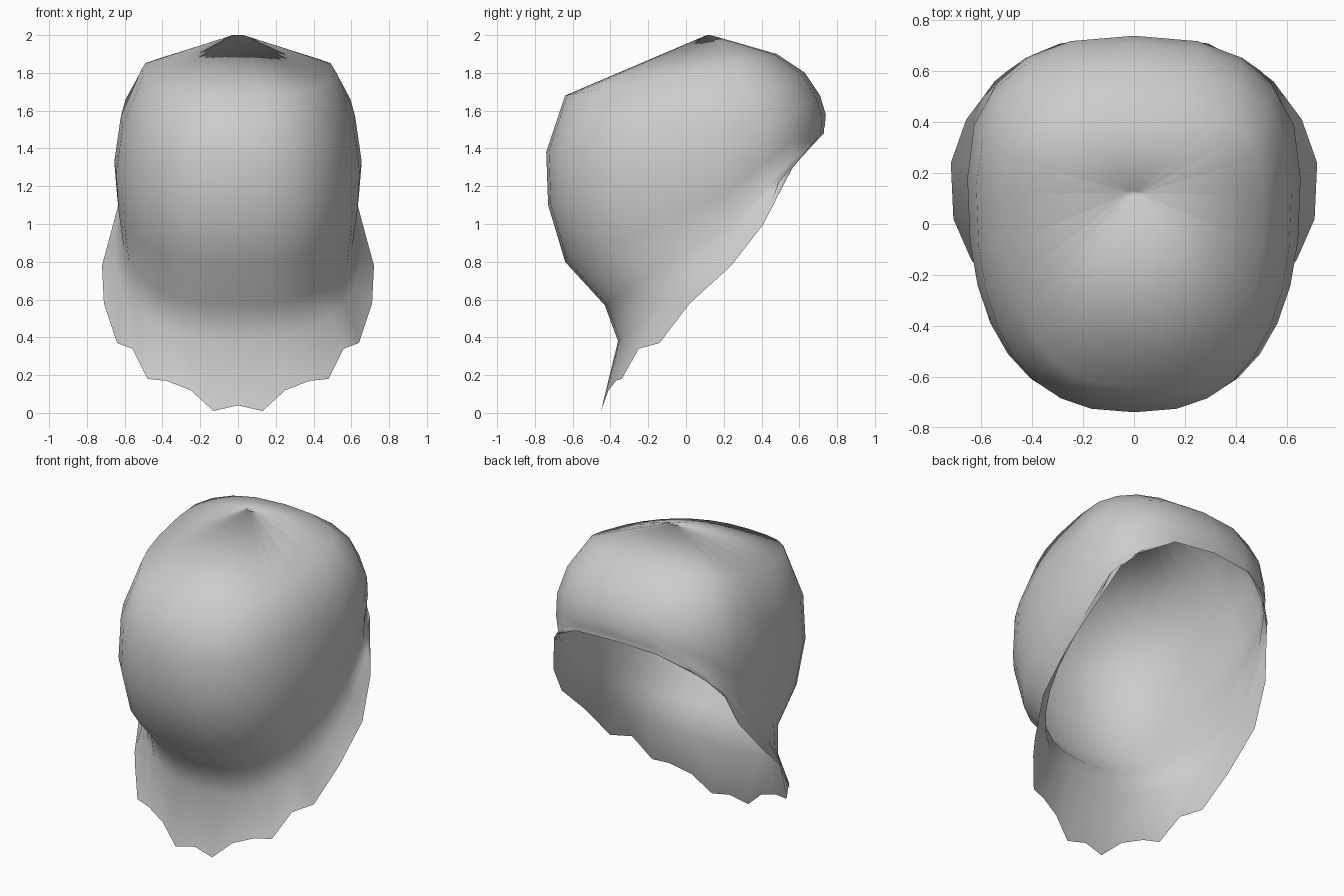
import bpy
import bmesh
import math

cube = bpy.data.objects.get("Cube")
if cube:
    bpy.data.objects.remove(cube, do_unlink=True)

grey = bpy.data.materials.new("plain_grey")
grey.use_nodes = True
colour = (0.6, 0.6, 0.6, 1)
grey.diffuse_color = colour
grey.node_tree.nodes["Principled BSDF"].inputs["Base Color"].default_value = colour

FRONT, BACK = 8, 5    # segments on each half, ahead of and behind the side
ROUND = 0.8           # below 1 gives squarer corners

# Crown rings: front (y, z), side (x, y, z), back (y, z)
RINGS = [
    ((0.11, 2.0), (0.03, 0.12, 2.0), (0.13, 2.0)),
    ((-0.64, 1.68), (0.51, 0.12, 1.82), (0.48, 1.9)),
    ((-0.74, 1.38), (0.62, 0.15, 1.57), (0.63, 1.8)),
    ((-0.73, 1.1), (0.655, 0.18, 1.33), (0.71, 1.68)),
    ((-0.64, 0.8), (0.64, 0.2, 1.15), (0.74, 1.58)),
    ((-0.43, 0.57), (0.615, 0.24, 1.0), (0.735, 1.52)),
    ((-0.36, 0.38), (0.65, 0.24, 0.9), (0.73, 1.5)),
]

# Scalloped rim of the open edge, front centre round to back centre
RIM = [
    (0, -0.44, 0.04), (0.13, -0.45, 0.01), (0.25, -0.41, 0.12),
    (0.38, -0.37, 0.17), (0.48, -0.34, 0.18), (0.56, -0.25, 0.34),
    (0.64, -0.14, 0.37), (0.71, 0.02, 0.58), (0.72, 0.24, 0.78),
    (0.66, 0.41, 1.0), (0.6, 0.49, 1.22), (0.5, 0.6, 1.34),
    (0.29, 0.71, 1.46), (0, 0.73, 1.48),
]


def half_ring(front, side, back):
    """Points from front centre round the left side to back centre."""
    points = []
    for i in range(FRONT + BACK + 1):
        if i <= FRONT:
            angle, end = i / FRONT * math.pi / 2, front
        else:
            angle, end = (FRONT + BACK - i) / BACK * math.pi / 2, back
        s = max(math.sin(angle), 0) ** ROUND
        c = max(math.cos(angle), 0) ** ROUND
        points.append((side[0] * s,
                       side[1] + (end[0] - side[1]) * c,
                       side[2] + (end[1] - side[2]) * c))
    return points


def mirrored_loop(points):
    """Close a half ring with its mirror image."""
    return points + [(-x, y, z) for x, y, z in points[-2:0:-1]]


# Open shell of crown and flared brim
bm = bmesh.new()
loops = [mirrored_loop(half_ring(*ring)) for ring in RINGS] + [mirrored_loop(RIM)]
rows = [[bm.verts.new(p) for p in loop] for loop in loops]
count = len(rows[0])
for upper, lower in zip(rows, rows[1:]):
    for i in range(count):
        j = (i + 1) % count
        bm.faces.new((upper[i], lower[i], lower[j], upper[j]))

# Small dimple at the crown's peak
peak = bm.verts.new((0, 0.12, 1.96))
for i in range(count):
    bm.faces.new((peak, rows[0][i], rows[0][(i + 1) % count]))
bmesh.ops.recalc_face_normals(bm, faces=bm.faces)
if rows[3][0].link_faces[0].normal.y > 0:
    bmesh.ops.reverse_faces(bm, faces=bm.faces)
for face in bm.faces:
    face.smooth = True

mesh = bpy.data.meshes.new("cap_shell")
bm.to_mesh(mesh)
bm.free()
mesh.materials.append(grey)
cap = bpy.data.objects.new("cap_shell", mesh)
bpy.context.collection.objects.link(cap)
